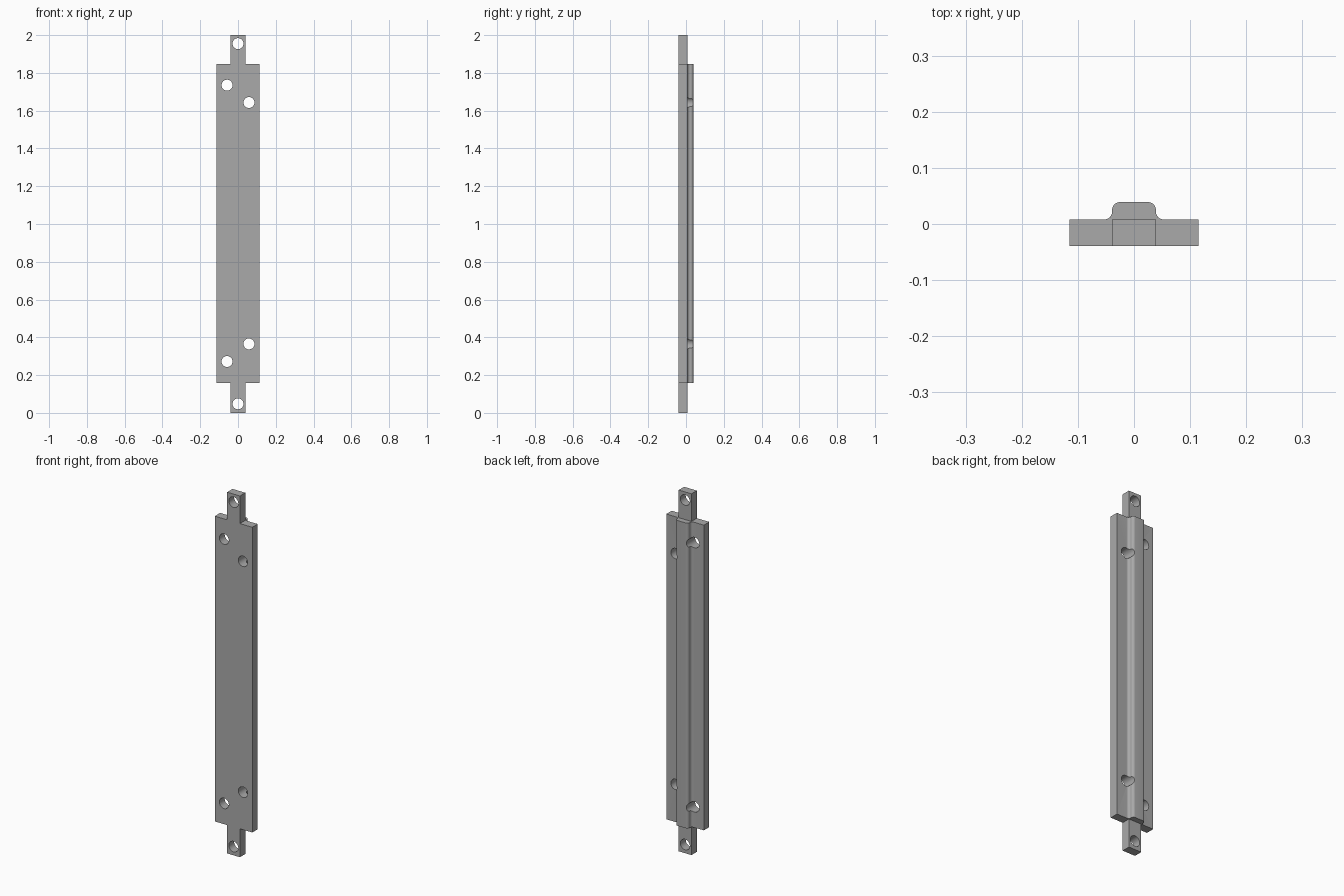
import bpy, bmesh, math

cube = bpy.data.objects.get("Cube")
if cube:
    bpy.data.objects.remove(cube, do_unlink=True)

HALF_W, TAB_W = 0.115, 0.039            # half widths of plate and ridge/tab
FRONT, STEP, BACK = -0.039, 0.008, 0.039  # depth levels
LOW, HIGH, TOP = 0.157, 1.847, 2.0      # heights
FILLET, HOLE_R = 0.014, 0.029

steel = bpy.data.materials.new("steel_grey")
steel.use_nodes = True
grey = (0.4, 0.4, 0.4, 1)
steel.diffuse_color = grey
steel.node_tree.nodes["Principled BSDF"].inputs["Base Color"].default_value = grey


def arc(cx, cy, start, end, steps=8):
    """Points of a fillet around a centre, angles in degrees."""
    angles = [math.radians(start + (end - start) * i / steps) for i in range(steps + 1)]
    return [(cx + FILLET * math.cos(a), cy + FILLET * math.sin(a)) for a in angles]


def prism(name, outline, z0, z1):
    """Extrude an x-y outline upward."""
    bm = bmesh.new()
    face = bm.faces.new([bm.verts.new((x, y, z0)) for x, y in outline])
    new = bmesh.ops.extrude_face_region(bm, geom=[face])["geom"]
    bmesh.ops.translate(bm, vec=(0, 0, z1 - z0),
                        verts=[v for v in new if isinstance(v, bmesh.types.BMVert)])
    bmesh.ops.recalc_face_normals(bm, faces=bm.faces)
    mesh = bpy.data.meshes.new(name)
    bm.to_mesh(mesh)
    bm.free()
    mesh.materials.append(steel)
    obj = bpy.data.objects.new(name, mesh)
    bpy.context.collection.objects.link(obj)
    return obj


def drill(obj, holes):
    """Cut round holes from front to back."""
    for x, z in holes:
        bpy.ops.mesh.primitive_cylinder_add(vertices=40, radius=HOLE_R, depth=0.3,
                                            location=(x, 0, z), rotation=(math.pi / 2, 0, 0))
        cutter = bpy.context.object
        cutter.name = "hole_cutter"
        cutter.data.materials.append(steel)
        cutter.hide_render = True
        mod = obj.modifiers.new("hole", "BOOLEAN")
        mod.operation, mod.solver, mod.object = "DIFFERENCE", "EXACT", cutter
        bpy.ops.object.select_all(action="DESELECT")
        bpy.context.view_layer.objects.active = obj
        obj.select_set(True)
        bpy.ops.object.modifier_apply(modifier=mod.name)
        bpy.data.objects.remove(cutter, do_unlink=True)
    bpy.ops.object.shade_smooth_by_angle(angle=math.radians(30))


# Main plate with the filleted ridge along its back
right_half = [(HALF_W, FRONT), (HALF_W, STEP)]
right_half += arc(TAB_W + FILLET, STEP + FILLET, 270, 180)
right_half += arc(TAB_W - FILLET, BACK - FILLET, 0, 90)
outline = right_half + [(-x, y) for x, y in reversed(right_half)]
plate = prism("ridged_plate", outline, LOW, HIGH)
drill(plate, [(-0.058, 1.735), (0.058, 1.643), (0.058, 0.365), (-0.058, 0.272)])

# Mounting tabs at both ends
tab = [(-TAB_W, FRONT), (TAB_W, FRONT), (TAB_W, STEP), (-TAB_W, STEP)]
for name, z0, z1, hole_z in (("upper_tab", HIGH, TOP, 1.955), ("lower_tab", 0, LOW, 0.048)):
    drill(prism(name, tab, z0, z1), [(0, hole_z)])
